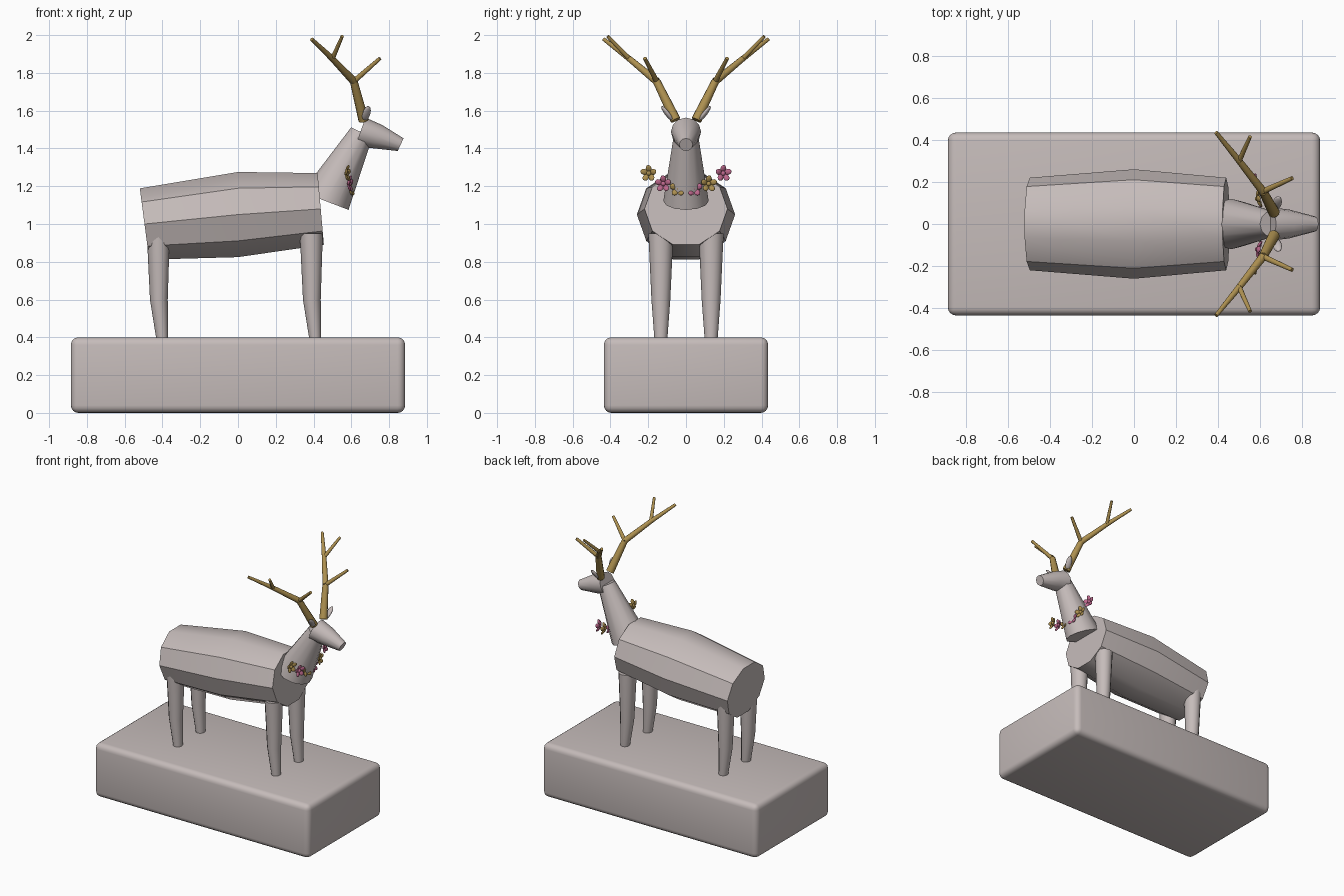
import bpy, bmesh
from math import sin, cos, pi, radians
from mathutils import Vector, Matrix

if "Cube" in bpy.data.objects:
    bpy.data.objects.remove(bpy.data.objects["Cube"])


def material(name, rgb):
    m = bpy.data.materials.new(name)
    m.use_nodes = True
    m.diffuse_color = (*rgb, 1)
    m.node_tree.nodes["Principled BSDF"].inputs["Base Color"].default_value = (*rgb, 1)
    return m


stone = material("warm_grey", (0.56, 0.50, 0.49))
gold = material("gold", (0.42, 0.28, 0.08))
pink = material("pink", (0.52, 0.14, 0.27))


def finish(name, bm, mat, angle=40):
    bmesh.ops.recalc_face_normals(bm, faces=bm.faces)
    mesh = bpy.data.meshes.new(name)
    bm.to_mesh(mesh)
    bm.free()
    mesh.materials.append(mat)
    ob = bpy.data.objects.new(name, mesh)
    bpy.context.collection.objects.link(ob)
    bpy.ops.object.select_all(action='DESELECT')
    ob.select_set(True)
    bpy.context.view_layer.objects.active = ob
    bpy.ops.object.shade_smooth_by_angle(angle=radians(angle))
    return ob


def loft(name, rings, sides, mat, angle=40):
    """Capped skin through rings: (centre, width radius, height radius, tilt)."""
    bm = bmesh.new()
    loops = []
    for c, ry, rv, tilt in rings:
        t = radians(tilt)
        up = Vector((-sin(t), 0, cos(t)))
        loops.append([bm.verts.new(Vector(c) + Vector((0, ry * cos(a), 0)) + up * rv * sin(a))
                      for a in (2 * pi * i / sides for i in range(sides))])
    for p, q in zip(loops, loops[1:]):
        for i in range(sides):
            j = (i + 1) % sides
            bm.faces.new((p[i], p[j], q[j], q[i]))
    bm.faces.new(loops[0])
    bm.faces.new(loops[-1])
    return finish(name, bm, mat, angle)


def rod(bm, a, b, ra, rb):
    a, b = Vector(a), Vector(b)
    d = b - a
    place = Matrix.Translation((a + b) / 2) @ d.to_track_quat('Z', 'Y').to_matrix().to_4x4()
    bmesh.ops.create_cone(bm, cap_ends=True, segments=10, radius1=ra, radius2=rb,
                          depth=d.length, matrix=place)


# Plinth
bm = bmesh.new()
bmesh.ops.create_cube(bm, size=1, matrix=Matrix.Translation((0, 0, 0.2))
                      @ Matrix.Diagonal((1.77, 0.87, 0.4, 1)))
bmesh.ops.bevel(bm, geom=bm.edges[:], offset=0.04, segments=4, profile=0.5, affect='EDGES')
finish("plinth", bm, stone)

# Body, neck and head
loft("body", [((-0.495, 0, 1.0), 0.22, 0.2, 7.5),
              ((0, 0, 1.05), 0.26, 0.237, 0),
              ((0.438, 0, 1.08), 0.22, 0.2, 5)], 10, stone, 35)
loft("neck", [((0.462, 0, 1.122), 0.12, 0.132, 69),
              ((0.655, 0, 1.485), 0.062, 0.062, 65)], 12, stone)
loft("head", [((0.648, 0, 1.488), 0.08, 0.08, -20),
              ((0.74, 0, 1.462), 0.068, 0.066, -22),
              ((0.861, 0, 1.42), 0.036, 0.037, -25)], 12, stone)

# Legs, ears and antlers on both sides
for side, tag in ((1, "left"), (-1, "right")):
    y = 0.133 * side
    for x, tag2 in ((0.388, "front"), (-0.422, "rear")):
        loft(f"{tag2}_{tag}_leg", [((x + 0.02, y, 0.4), 0.035, 0.032, 90),
                                   ((x + 0.003, y, 0.6), 0.05, 0.047, 90),
                                   ((x, y, 0.95), 0.066, 0.061, 90)], 12, stone)

    bm = bmesh.new()
    lean = Vector((0.02, 0.06 * side, 0.08)).to_track_quat('Z', 'Y').to_matrix().to_4x4()
    bmesh.ops.create_uvsphere(bm, u_segments=12, v_segments=8, radius=1,
                              matrix=Matrix.Translation((0.68, 0.1 * side, 1.585)) @ lean
                              @ Matrix.Diagonal((0.022, 0.012, 0.05, 1)))
    finish(f"{tag}_ear", bm, stone, 60)

    base, fork, crown = [(0.665, 0.055 * side, 1.55), (0.613, 0.155 * side, 1.755),
                         (0.5, 0.3 * side, 1.875)]
    bm = bmesh.new()
    rod(bm, base, fork, 0.028, 0.021)
    rod(bm, fork, crown, 0.021, 0.016)
    rod(bm, fork, (0.752, 0.218 * side, 1.877), 0.015, 0.01)
    rod(bm, crown, (0.39, 0.435 * side, 1.978), 0.016, 0.01)
    rod(bm, crown, (0.552, 0.415 * side, 1.994), 0.013, 0.009)
    finish(f"{tag}_antler", bm, gold)

# Flower garland hanging round the front of the neck
spots = [(0.575, 0.197, 1.268), (0.588, 0.12, 1.213), (0.597, 0.042, 1.19)]
for k, (x, y, z) in enumerate(spots):
    for side in (1, -1):
        mat = pink if (k % 2 == 0) == (side > 0) else gold
        bm = bmesh.new()
        centre = Matrix.Translation((x, y * side, z))
        tilt = Matrix.Rotation(radians(12 * side), 4, 'Z')
        for i in range(5):
            spin = Matrix.Rotation(2 * pi * i / 5, 4, 'X')
            petal = (Matrix.Translation((0.004, 0, 0.026)) @ Matrix.Rotation(radians(25), 4, 'Y')
                     @ Matrix.Diagonal((0.007, 0.016, 0.02, 1)))
            bmesh.ops.create_uvsphere(bm, u_segments=10, v_segments=6, radius=1,
                                      matrix=centre @ tilt @ spin @ petal)
        bmesh.ops.create_uvsphere(bm, u_segments=10, v_segments=6, radius=0.013, matrix=centre)
        finish(f"flower_{k}_{'left' if side > 0 else 'right'}", bm, mat, 60)
